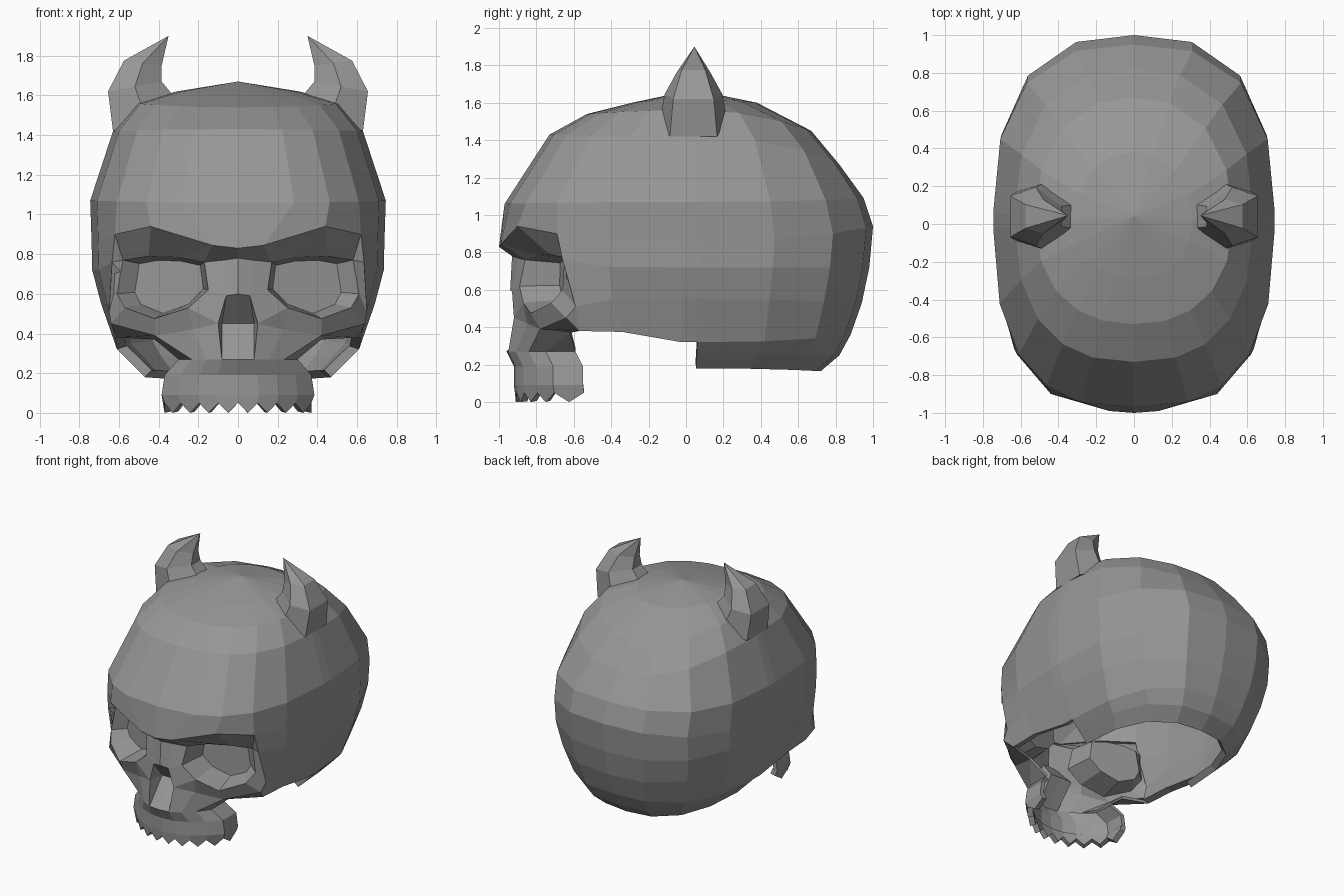
import bpy, bmesh, math
from mathutils import Vector

if "Cube" in bpy.data.objects:
    bpy.data.objects.remove(bpy.data.objects["Cube"], do_unlink=True)

bone = bpy.data.materials.new("bone_grey")
bone.use_nodes = True
GREY = (0.31, 0.31, 0.31, 1)
bone.diffuse_color = GREY
bone.node_tree.nodes["Principled BSDF"].inputs["Base Color"].default_value = GREY


def build(name, faces, facing, thickness=0):
    """Make a mirrored flat-shaded shell; the first face looks along facing."""
    bm = bmesh.new()
    known = {}

    def vert(p):
        key = tuple(round(c, 4) for c in p)
        if key not in known:
            known[key] = bm.verts.new(key)
        return known[key]

    for points in faces:
        corners = list(dict.fromkeys(vert(p) for p in points))
        if len(corners) > 2:
            bm.faces.new(corners)
    bmesh.ops.recalc_face_normals(bm, faces=bm.faces[:])
    bm.faces.ensure_lookup_table()
    bm.normal_update()
    if bm.faces[0].normal.dot(Vector(facing)) < 0:
        bmesh.ops.reverse_faces(bm, faces=bm.faces[:])
    mesh = bpy.data.meshes.new(name)
    bm.to_mesh(mesh)
    bm.free()
    mesh.materials.append(bone)
    obj = bpy.data.objects.new(name, mesh)
    bpy.context.collection.objects.link(obj)
    obj.modifiers.new("mirror", "MIRROR")
    if thickness:
        solid = obj.modifiers.new("thickness", "SOLIDIFY")
        solid.thickness = thickness
        solid.offset = -1


def strip(upper, lower):
    """Quads between two rows of equal length."""
    return [(upper[i], upper[i + 1], lower[i + 1], lower[i])
            for i in range(len(upper) - 1)]


# Cranium rings: half width, front y, back y, then z at front, side and back
ANGLES = [0, 16, 32, 50, 70, 89, 91, 111, 136, 162, 180]
RINGS = [
    (.31, -.29, .38, 1.60, 1.62, 1.60),
    (.52, -.53, .67, 1.54, 1.56, 1.45),
    (.63, -.73, .82, 1.43, 1.42, 1.27),
    (.745, -.97, .95, 1.06, 1.07, 1.09),
    (.738, -.98, 1.0, .9, .86, .94),
    (.735, -.95, .98, .75, .72, .72),
    (.69, -.9, .94, .56, .55, .53),
    (.61, -.87, .88, .42, .32, .36),
    (.55, -.8, .82, .27, .26, .25),
    (.47, -.8, .72, .2, .18, .165),
]


def ring(k, width, front, back, z_front, z_side, z_back):
    power = .93 - .06 * min(k, 3)
    points = []
    for angle in ANGLES:
        s, c = math.sin(math.radians(angle)), math.cos(math.radians(angle))
        end, z_end = (front, z_front) if c > 0 else (back, z_back)
        points.append((width * abs(s) ** power,
                       .02 + (end - .02) * abs(c) ** power,
                       z_side + (z_end - z_side) * c * c))
    return points


rings = [ring(k, *r) for k, r in enumerate(RINGS)]

# Brow edge, and the post at the outer side of each eye
brow = [(0, -1, .83), (.13, -.99, .845), (.44, -.9, .94), (.62, -.69, .9)]
post = [brow[3], (.635, -.66, .76), (.65, -.59, .51), (.61, -.57, .38)]
rings[4][:4] = brow
for k in (1, 2, 3):
    rings[4 + k][3] = post[k]
rings[7][4] = (.62, -.34, .375)

crown = (0, .04, 1.67)
cranium = [(crown, a, b) for a, b in zip(rings[0], rings[0][1:])]
for k in range(len(RINGS) - 1):
    first = 0 if k < 4 else 3 if k < 7 else 6
    cranium += strip(rings[k][first:], rings[k + 1][first:])
build("cranium", cranium, (0, 0, 1), .05)

# Upper jaw arch
ARCH = [(0, -.93), (.27, -.92), (.53, -.88), (.78, -.81), (1, -.72), (1, -.56)]


def arch(width, z, shift):
    return [(width * x, y + shift, z) for x, y in ARCH]


gum = arch(.3, .27, -.03)
bulge = arch(.37, .19, .01)
tooth_line = arch(.385, .09, .01)
build("upper_jaw", strip(gum, bulge) + strip(bulge, tooth_line), (0, -1, 0), .03)

# Teeth: one pointed tooth under each segment of the arch
valley = arch(.37, .05, .015)
teeth = []
for i in range(len(ARCH) - 1):
    tip = (Vector(valley[i]) + Vector(valley[i + 1])) / 2
    tip.z = 0
    teeth.append((tooth_line[i], tooth_line[i + 1], valley[i + 1], tip, valley[i]))
build("teeth", teeth, (0, -1, 0), .04)

# Eye socket rim, clockwise from the inner top corner
eye = [(.17, -.86, .76), (.3, -.79, .785), (.45, -.73, .79), (.58, -.65, .77),
       (.61, -.66, .6), (.57, -.72, .53), (.42, -.83, .475), (.25, -.87, .53),
       (.15, -.89, .62)]

# Eye socket back, slanting slightly deeper towards the outer side
deep = []
for x, y, z in eye:
    x = .25 + (x - .25) * .75
    deep.append((x, -.67 + (x - .2) * .25, .65 + (z - .65) * .85))

# Nose bridge and nose opening
bridge, bridge_side = (0, -.93, .78), (.07, -.9, .77)
nose_top, nose_upper, nose_side = (0, -.94, .6), (.06, -.93, .59), (.1, -.92, .45)
nose_deep, nose_deep_side = (0, -.8, .45), (.08, -.8, .45)

# Cheekbone
cheek_in, cheek_mid, cheek_out = (.23, -.85, .42), (.42, -.78, .39), (.64, -.64, .45)
cheek_under = (.42, -.62, .37)

face = [
    (bridge, bridge_side, nose_upper, nose_top),
    (brow[0], brow[1], bridge_side, bridge),
    (brow[1], eye[0], bridge_side),
    (brow[1], eye[1], eye[0]),
    (brow[1], brow[2], eye[2], eye[1]),
    (brow[2], brow[3], eye[3], eye[2]),
    (post[0], post[1], eye[3]),
    (eye[3], post[1], post[2], eye[4]),
    (eye[4], post[2], cheek_out, eye[5]),
    (post[2], post[3], cheek_out),
    (eye[5], cheek_out, cheek_mid, eye[6]),
    (eye[6], cheek_mid, cheek_in, eye[7]),
    (eye[7], cheek_in, nose_side),
    (eye[8], eye[7], nose_side, nose_upper),
    (bridge_side, eye[0], eye[8], nose_upper),
    (nose_side, cheek_in, gum[2], gum[1]),
    (cheek_in, cheek_mid, gum[3], gum[2]),
    (cheek_mid, cheek_out, post[3], cheek_under),
    (cheek_mid, cheek_under, gum[4], gum[3]),
    (cheek_under, gum[5], gum[4]),
    # walls of the nose opening
    (nose_top, nose_upper, nose_deep_side, nose_deep),
    (nose_upper, nose_side, nose_deep_side),
    (nose_side, gum[1], nose_deep_side),
    (gum[1], gum[0], nose_deep, nose_deep_side),
    # back of the eye socket
    tuple(deep),
]
face += strip(eye + eye[:1], deep + deep[:1])
build("face", face, (0, -1, 0), .02)

# Horns: sections (inner x, z, outer x, z, half depth) up to a tip
SECTIONS = [(.31, 1.58, .63, 1.42, .18), (.385, 1.67, .655, 1.62, .155),
            (.385, 1.75, .575, 1.775, .09)]
OUTLINE = [(0, -.35), (.5, -1), (1, -.7), (1, .7), (.5, 1), (0, .35)]


def horn_section(x0, z0, x1, z1, depth):
    points = [(x0 + (x1 - x0) * t, .04 + depth * d, z0 + (z1 - z0) * t)
              for t, d in OUTLINE]
    return points + points[:1]


sections = [horn_section(*s) for s in SECTIONS]
horn_tip = (.35, .045, 1.9)
horn = [tuple(sections[0][:6])]
for lower, upper in zip(sections, sections[1:]):
    horn += strip(lower, upper)
horn += [(a, b, horn_tip) for a, b in zip(sections[-1], sections[-1][1:])]
build("horns", horn, (0, 0, -1))
